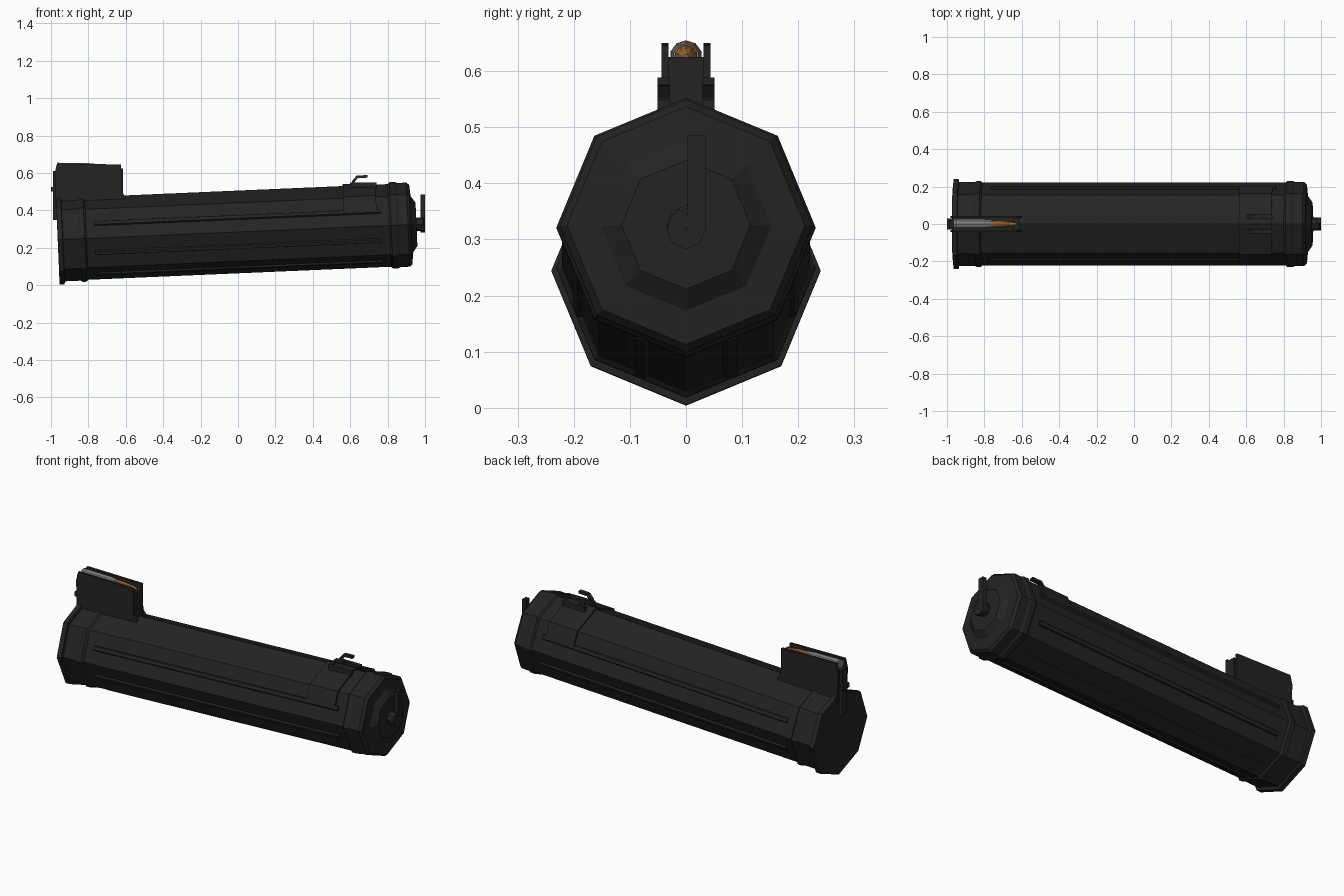
import bpy, bmesh, math
from mathutils import Matrix, Vector

if "Cube" in bpy.data.objects:
    bpy.data.objects.remove(bpy.data.objects["Cube"])

TILT = Matrix.Translation((0, 0, 0.285)) @ Matrix.Rotation(-0.043, 4, 'Y')
FLAT = Matrix.Identity(4)


def material(name, rgb):
    m = bpy.data.materials.new(name)
    m.diffuse_color = (*rgb, 1)
    m.use_nodes = True
    m.node_tree.nodes["Principled BSDF"].inputs["Base Color"].default_value = m.diffuse_color
    return m


BLACK = material("black_polymer", (0.017, 0.017, 0.017))
STEEL = material("grey_steel", (0.22, 0.22, 0.22))
COPPER = material("copper", (0.36, 0.15, 0.035))


def finish(name, bm, mat, frame):
    bmesh.ops.recalc_face_normals(bm, faces=bm.faces)
    bm.transform(frame)
    mesh = bpy.data.meshes.new(name)
    bm.to_mesh(mesh)
    bm.free()
    mesh.materials.append(mat)
    ob = bpy.data.objects.new(name, mesh)
    bpy.context.collection.objects.link(ob)
    return ob


def lathe(name, profile, mat=BLACK, frame=TILT, sides=8):
    """Turn (x, radius) points around the x axis, one corner pointing up."""
    bm = bmesh.new()
    rings = []
    for x, r in profile:
        rings.append([bm.verts.new((x, r * math.sin(2 * math.pi * i / sides),
                                    r * math.cos(2 * math.pi * i / sides)))
                      for i in range(sides)])
    for a, b in zip(rings, rings[1:]):
        for i in range(sides):
            j = (i + 1) % sides
            bm.faces.new((a[i], a[j], b[j], b[i]))
    bm.faces.new(rings[0])
    bm.faces.new(rings[-1])
    return finish(name, bm, mat, frame)


def prism(name, outline, lo, hi, axis='Y', mat=BLACK, frame=FLAT):
    """Extrude an outline along y (points x, z) or along x (points y, z)."""
    bm = bmesh.new()

    def ring(d):
        return [bm.verts.new((p, d, q) if axis == 'Y' else (d, p, q)) for p, q in outline]
    a, b = ring(lo), ring(hi)
    n = len(a)
    bm.faces.new(a)
    bm.faces.new(b)
    for i in range(n):
        j = (i + 1) % n
        bm.faces.new((a[i], a[j], b[j], b[i]))
    return finish(name, bm, mat, frame)


def box(name, x, y, z, mat=BLACK, frame=FLAT):
    return prism(name, [(x[0], z[0]), (x[1], z[0]), (x[1], z[1]), (x[0], z[1])],
                 y[0], y[1], 'Y', mat, frame)


def strip(path, width):
    """Outline of a flat strip following a path."""
    left, right = [], []
    pts = [Vector(p) for p in path]
    for i, p in enumerate(pts):
        d = (pts[min(i + 1, len(pts) - 1)] - pts[max(i - 1, 0)]).normalized()
        n = Vector((-d.y, d.x)) * width / 2
        left.append(tuple(p + n))
        right.append(tuple(p - n))
    return left + right[::-1]


# Octagonal drum with rear flange, raised bands and stepped front cap
lathe("drum_body", [(-0.965, 0.24), (-0.938, 0.24), (-0.936, 0.224), (-0.85, 0.224),
                    (-0.84, 0.231), (-0.82, 0.231), (-0.81, 0.221), (0.81, 0.221),
                    (0.82, 0.231), (0.85, 0.231), (0.86, 0.225), (0.91, 0.225),
                    (0.925, 0.212), (0.93, 0.152), (0.955, 0.115)])

# Long ribs on the six side and bottom faces
apothem = 0.221 * math.cos(math.pi / 8)
for i in range(1, 7):
    turn = Matrix.Rotation(-(i + 0.5) * math.pi / 4, 4, 'X')
    prism("side_rib", [(-0.018, apothem - 0.01), (0.018, apothem - 0.01),
                       (0.009, apothem + 0.009), (-0.009, apothem + 0.009)],
          -0.765, 0.765, 'X', BLACK, TILT @ turn)

# Saddle wrapped over the top near the front, with two catches
prism("saddle", [(0, 0.231), (0.164, 0.163), (0.195, 0.087),
                 (-0.195, 0.087), (-0.164, 0.163)], 0.57, 0.745, 'X', BLACK, TILT)
catch = strip([(0.612, 0.53), (0.617, 0.555), (0.637, 0.58), (0.692, 0.582)], 0.014)
for s in (-1, 1):
    prism("catch_hook", catch, s * 0.04 - 0.011, s * 0.04 + 0.011)
    box("catch_base", (0.6, 0.74), (s * 0.04 - 0.011, s * 0.04 + 0.011), (0.50, 0.549))

# Winding key on the front cap: hub plus a J shaped bar
lathe("key_hub", [(0.95, 0.036), (0.99, 0.036), (0.995, 0.03)],
      frame=Matrix.Translation((0, 0, 0.325)))
arc = [(0.018 * math.cos(a), 0.317 + 0.018 * math.sin(a))
       for a in (0, -math.pi / 4, -math.pi / 2, -3 * math.pi / 4, -math.pi, -5 * math.pi / 4)]
prism("key_bar", strip([(0.018, 0.485)] + arc + [(0.0, 0.343)], 0.033), 0.976, 0.999, 'X')

# Feed tower: two side walls, a core and a rear spine
wall = [(-0.968, 0.65), (-0.625, 0.646), (-0.622, 0.5), (-0.602, 0.475),
        (-0.602, 0.42), (-0.975, 0.42), (-0.98, 0.6)]
for s in (-1, 1):
    prism("tower_wall", wall, s * 0.031, s * 0.044)
box("tower_core", (-0.97, -0.635), (-0.032, 0.032), (0.4, 0.6))
box("tower_front", (-0.645, -0.615), (-0.032, 0.032), (0.42, 0.625))
box("tower_spine", (-0.988, -0.955), (-0.022, 0.022), (0.35, 0.61))
box("spine_catch", (-1.0, -0.96), (-0.03, 0.03), (0.5, 0.525))

# Cartridge lying in the tower mouth
seat = Matrix.Translation((0, 0, 0.626))
lathe("cartridge_case", [(-0.965, 0.029), (-0.955, 0.029), (-0.95, 0.026), (-0.94, 0.029),
                         (-0.80, 0.027), (-0.76, 0.023)], STEEL, seat, 10)
lathe("cartridge_tip", [(-0.765, 0.021), (-0.71, 0.02), (-0.66, 0.013), (-0.63, 0.004)],
      COPPER, seat, 10)
